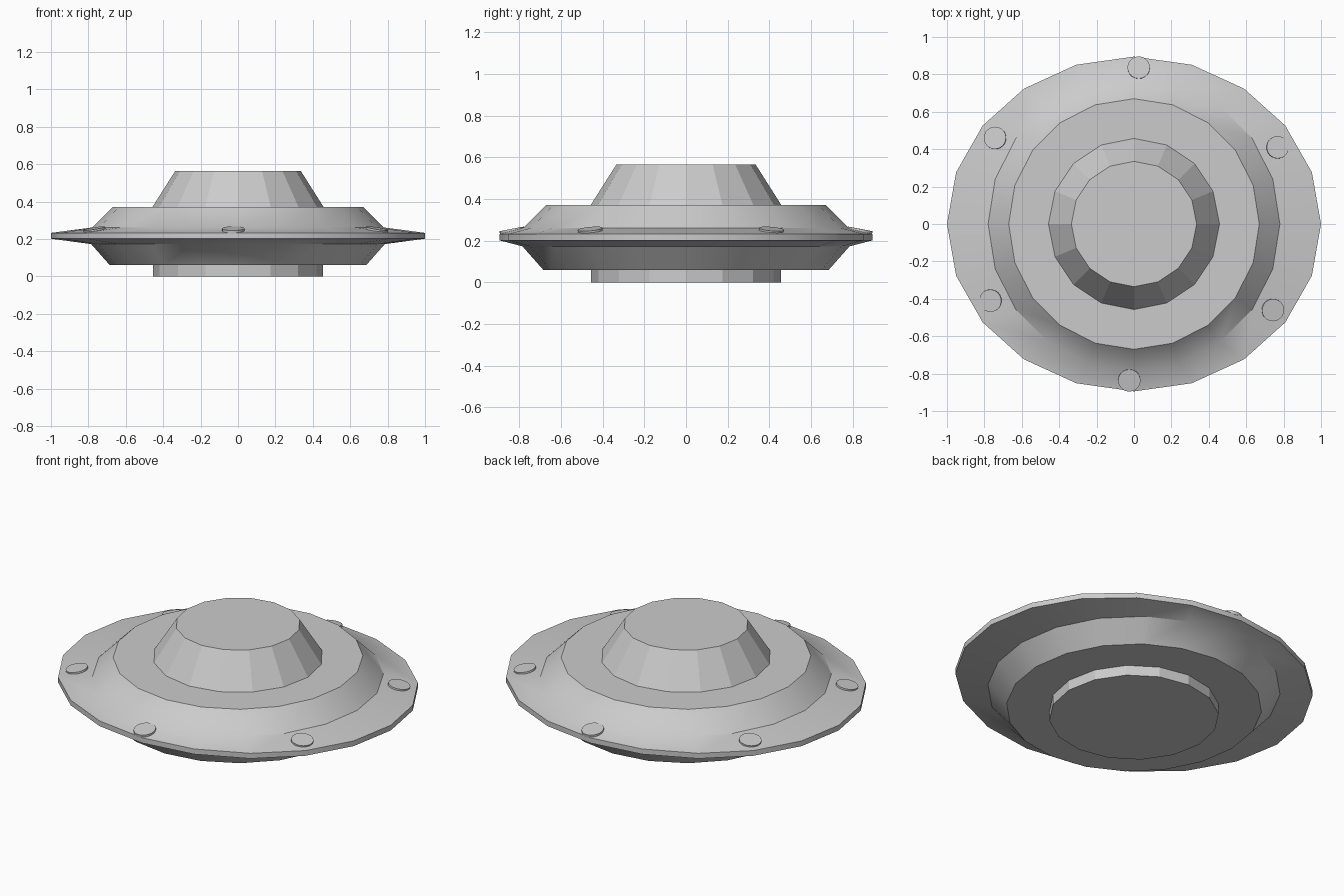
import bpy, bmesh, math
from mathutils import Vector

if "Cube" in bpy.data.objects:
    bpy.data.objects.remove(bpy.data.objects["Cube"])


def loft(name, sides, profile, smooth=None):
    """Stack of capped elliptical rings: (x radius, y radius, z)."""
    bm = bmesh.new()
    rings = []
    for rx, ry, z in profile:
        angles = [2 * math.pi * i / sides for i in range(sides)]
        rings.append([bm.verts.new((rx * math.cos(a), ry * math.sin(a), z)) for a in angles])
    for low, high in zip(rings, rings[1:]):
        for i in range(sides):
            j = (i + 1) % sides
            bm.faces.new((low[i], low[j], high[j], high[i]))
    bm.faces.new(rings[0][::-1])
    bm.faces.new(rings[-1])
    mesh = bpy.data.meshes.new(name)
    bm.to_mesh(mesh)
    bm.free()
    obj = bpy.data.objects.new(name, mesh)
    bpy.context.collection.objects.link(obj)
    if smooth:
        bpy.ops.object.select_all(action='DESELECT')
        obj.select_set(True)
        bpy.context.view_layer.objects.active = obj
        bpy.ops.object.shade_smooth_by_angle(angle=math.radians(smooth))
    return obj


# Saucer body: round hull flaring into an oval rim
loft("saucer_hull", 20, [
    (0.685, 0.685, 0.06), (0.785, 0.785, 0.173),
    (1.0, 0.895, 0.202), (1.0, 0.895, 0.233),
    (0.78, 0.78, 0.262), (0.67, 0.67, 0.372)], smooth=35)

# Faceted cabin on top and landing base below
loft("cabin", 16, [(0.465, 0.465, 0.36), (0.335, 0.335, 0.565)])
loft("base", 16, [(0.455, 0.455, 0.0), (0.455, 0.455, 0.07)])

# Six light discs lying on the sloped rim, in opposite pairs
spots = [(0.025, 0.836), (-0.743, 0.46), (-0.768, -0.41)]
for i, (x, y) in enumerate(spots + [(-x, -y) for x, y in spots]):
    disc = loft(f"rim_light_{i + 1}", 20,
                [(0.06, 0.06, -0.012), (0.06, 0.06, 0.006)], smooth=35)
    slope = Vector((x, y, 0)).normalized() * 0.19
    disc.rotation_euler = (slope + Vector((0, 0, 1))).to_track_quat('Z', 'Y').to_euler()
    disc.location = (x, y, 0.251)
